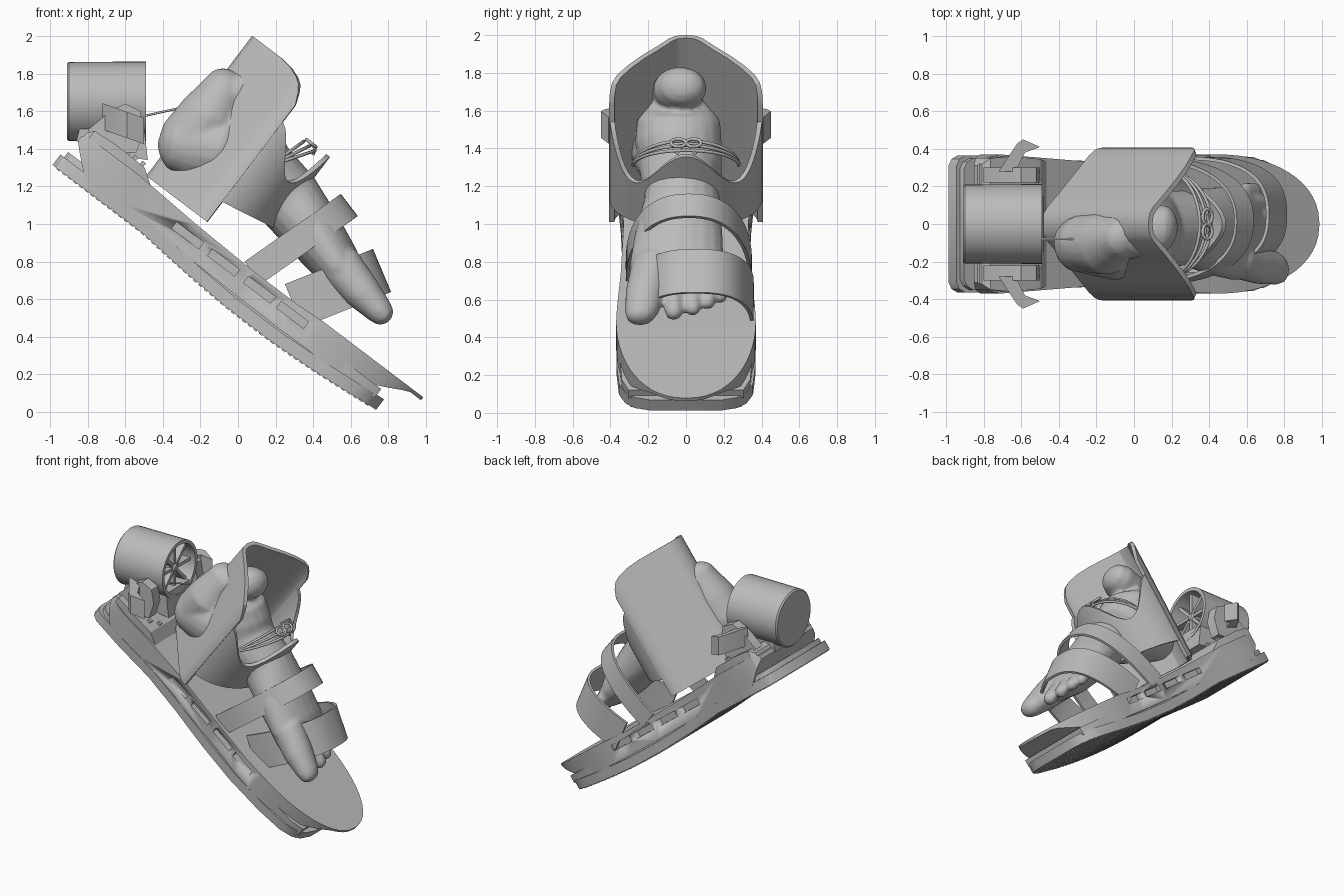
import bpy, bmesh, math
from mathutils import Vector

cube = bpy.data.objects.get("Cube")
if cube:
    bpy.data.objects.remove(cube, do_unlink=True)

grey = bpy.data.materials.new("plain grey")
grey.use_nodes = True
COLOUR = (0.5, 0.5, 0.5, 1)
grey.diffuse_color = COLOUR
grey.node_tree.nodes["Principled BSDF"].inputs["Base Color"].default_value = COLOUR

# Tilted frame of the sole: u runs heel to toe, n points out of the footbed
U, N, HEEL = Vector((.797, 0, -.603)), Vector((.603, 0, .797)), Vector((-.99, 0, 1.31))


def P(u, y, n):
    return HEEL + U * u + N * n + Vector((0, y, 0))


def part(name, lofts, closed=True, thick=0, angle=30):
    """Join rings of points into one object; open lofts become solidified sheets."""
    bm = bmesh.new()
    for rings in lofts:
        rows = [[bm.verts.new(p) for p in ring] for ring in rings]
        k = len(rows[0])
        for a, b in zip(rows, rows[1:]):
            for i in range(k if closed else k - 1):
                j = (i + 1) % k
                bm.faces.new((a[i], a[j], b[j], b[i]))
        if closed:
            bm.faces.new(rows[0][::-1])
            bm.faces.new(rows[-1])
    bmesh.ops.recalc_face_normals(bm, faces=bm.faces)
    me = bpy.data.meshes.new(name)
    bm.to_mesh(me)
    bm.free()
    me.materials.append(grey)
    ob = bpy.data.objects.new(name, me)
    bpy.context.collection.objects.link(ob)
    bpy.ops.object.select_all(action='DESELECT')
    ob.select_set(True)
    bpy.context.view_layer.objects.active = ob
    if thick:
        mod = ob.modifiers.new("thickness", 'SOLIDIFY')
        mod.thickness, mod.offset = thick, 0
        bpy.ops.object.modifier_apply(modifier=mod.name)
    bpy.ops.object.shade_smooth_by_angle(angle=math.radians(angle))
    return ob


def slab(stations):
    """Block from (u, half width, low, high) stations."""
    return [[P(u, -w, a), P(u, w, a), P(u, w, b), P(u, -w, b)] for u, w, a, b in stations]


def box(u, y, n, du, dy, dn):
    return [[P(u + s * du, y + a * dy, n + b * dn) for a, b in ((-1, -1), (1, -1), (1, 1), (-1, 1))]
            for s in (-1, 1)]


def prism(points, y0, y1):
    return [[Vector((x, y, z)) for x, z in points] for y in (y0, y1)]


def tube(sections, k=20):
    """Round body through (x, y, z, y radius, in-plane radius) sections with domed ends."""
    rings = []
    pts = [Vector(s[:3]) for s in sections]
    for i, s in enumerate(sections):
        d = (pts[min(i + 1, len(pts) - 1)] - pts[max(i - 1, 0)]).normalized()
        side = Vector((-d.z, 0, d.x)).normalized()

        def ring(c, f):
            return [c + Vector((0, s[3] * f * math.cos(t), 0)) + side * s[4] * f * math.sin(t)
                    for t in (2 * math.pi * q / k for q in range(k))]
        dome = (.97, .85, .6)
        if i == 0:
            rings += [ring(pts[0] - d * s[4] * h, math.sqrt(1 - h * h)) for h in dome]
        rings.append(ring(pts[i], 1))
        if i == len(pts) - 1:
            rings += [ring(pts[i] + d * s[4] * h, math.sqrt(1 - h * h)) for h in dome[::-1]]
    return rings


def bottom(u):
    """Rocker curve of the underside."""
    return -.048 * max(0, math.sin(math.pi * (u - .6) / 1.55)) if u > .6 else 0


# Outsole, midsole and tread ribs
sole_plan = [(0, .31), (.02, .345), (.06, .365), (.3, .365), (.6, .345), (.9, .335), (1.2, .35),
             (1.5, .365), (1.8, .368), (2.0, .355), (2.09, .32), (2.135, .27), (2.16, .18)]
part("outsole", [slab([(u, w, bottom(u) + .005, bottom(u) + .075) for u, w in sole_plan])])
part("midsole", [slab([(u + .025, w - .015, bottom(u) + .06, .11) for u, w in sole_plan[:-2]])])
ribs = []
for i in range(56):
    u = .04 + i * .0375
    w = next(a[1] + (b[1] - a[1]) * (u - a[0]) / (b[0] - a[0])
             for a, b in zip(sole_plan, sole_plan[1:]) if u <= b[0])
    ribs.append(box(u, 0, bottom(u) + .006, .011, w - .012, .006))
part("tread_ribs", ribs)

# Deck with recessed side slots and a long elliptical toe lip
deck_plan = [(.03, .31, .19, .22), (.07, .35, .15, .24), (.17, .37, .06, .24), (.4, .355, .055, .24),
             (.8, .33, .05, .215), (1.2, .345, .04, .2), (1.5, .365, .037, .2)]
for i in range(15):
    t = math.pi / 2 * i / 14.2
    u = 1.65 + .67 * math.sin(t)
    lip = min(1, max(0, (u - 1.88) / .36))
    deck_plan.append((u, .37 * math.cos(t) ** .9, .04 + .15 * lip ** 1.3, .21))
deck = part("deck", [slab(deck_plan)])
slots = part("slot_cutter", [box(u, s * .36, .14, .09, .06, .022) for u in (.8, 1.04, 1.28, 1.5) for s in (-1, 1)])
cut = deck.modifiers.new("slots", 'BOOLEAN')
cut.object, cut.operation, cut.solver = slots, 'DIFFERENCE', 'EXACT'
bpy.context.view_layer.objects.active = deck
bpy.ops.object.modifier_apply(modifier=cut.name)
bpy.data.objects.remove(slots, do_unlink=True)

# Raised heel block with studs
part("heel_block", [slab([(.04, .32, .2, .25), (.07, .35, .2, .285), (.2, .36, .2, .295),
                          (.4, .345, .2, .29), (.48, .33, .2, .235)])])
part("heel_studs", [box(u, s * y, .3, .012, .012, .012)
                    for u, y in ((.15, .28), (.28, .25), (.33, .28), (.38, .22)) for s in (-1, 1)])

# Angled side brackets beside the thruster
brackets = []
for s in (-1, 1):
    brackets.append(prism([(-.8, 1.5), (-.68, 1.6), (-.6, 1.64), (-.52, 1.6), (-.5, 1.5),
                           (-.54, 1.38), (-.66, 1.38)], s * .22, s * .3))
    horn = [(-.72, .28), (-.62, .43), (-.59, .45), (-.5, .41), (-.58, .38), (-.63, .28)]
    brackets.append([[Vector((x, s * y, z - .35 * (x + .6))) for x, y in horn] for z in (1.46, 1.6)])
part("side_brackets", brackets)
part("thruster_mount", [prism([(-.86, 1.44), (-.84, 1.52), (-.5, 1.52), (-.48, 1.34), (-.6, 1.36)], -.15, .15)])


# Thruster: open drum with hub and spokes
def disc(x, r, k=40):
    return [Vector((x, r * math.cos(q * math.tau / k), 1.652 + r * math.sin(q * math.tau / k))) for q in range(k)]


part("thruster_drum", [[disc(-.91, .2), disc(-.9, .21), disc(-.49, .212), disc(-.49, .185),
                        disc(-.78, .175)]])
part("thruster_hub", [[disc(-.8, .06), disc(-.56, .05), disc(-.52, .02)]])
spokes = []
for i in range(8):
    c, s = math.cos(i * math.pi / 4), math.sin(i * math.pi / 4)
    spokes.append([[Vector((x, r * c - t * s, 1.652 + r * s + t * c))
                    for x, t in ((-.6, -.012), (-.53, -.012), (-.53, .012), (-.6, .012))] for r in (.03, .195)])
part("thruster_spokes", spokes)

# V-shaped heel shell with flat wings, open to the front
wing = [(.455, .05, 1.195), (.475, .08, 1.195), (.55, .15, 1.195), (.63, .23, 1.195), (.7, .3, 1.185),
        (.755, .355, 1.165), (.79, .38, 1.14), (.815, .39, 1.1), (.84, .393, 1.04)]
cols = [(u, -y, n) for u, y, n in wing[::-1]] + [(.447, 0, 1.195)] + wing
part("heel_shell", [[[P(u, y, .26), P(u, y, n)] for u, y, n in cols]], False, .028, 25)

# Ankle cuff with a scalloped upper edge
cuff = []
for i in range(41):
    t = math.pi * (i / 40 - .5)
    u, y = .82 + .32 * math.cos(t), .39 * math.sin(t)
    cuff.append([P(u, y, .39 + .06 * math.cos(t)), P(u, y, .81 + .12 * math.cos(4 * t))])
part("ankle_cuff", [cuff], False, .025, 40)


# Forefoot straps, boxier where the power is lower
def strap(name, base, rise, width, half, yc, power):
    b, a, w = (Vector((v[0], 0, v[1])) for v in (base, rise, width))
    rows = []
    for i in range(41):
        t = math.pi * i / 40
        c = math.cos(t)
        across = math.copysign(abs(c) ** power, c)
        p = b + a * abs(math.sin(t)) ** power + Vector((0, yc + half * across, 0))
        rows.append([p, p + w])
    part(name, [rows], False, .018, 40)


strap("rear_strap", (.035, .80), (.505, .355), (.09, -.118), .325, .015, .86)
strap("front_strap", (.25, .68), (.46, .184), (.096, -.229), .3, .05, .78)

# Foot: heel, instep, leg stump and toes fused together
foot = [
    tube([(-.24, -.1, 1.42, .17, .185), (-.1, -.09, 1.4, .21, .2), (.1, -.04, 1.3, .21, .2),
          (.27, -.02, 1.13, .2, .18), (.42, -.04, .93, .235, .155), (.53, -.05, .78, .25, .13),
          (.61, -.05, .67, .23, .085)]),
    tube([(-.25, -.1, 1.43, .16, .18), (-.14, -.1, 1.58, .17, .17), (-.08, -.08, 1.71, .12, .12)]),
    tube([(.1, -.02, 1.25, .21, .19), (.04, -.04, 1.43, .23, .21), (.03, -.04, 1.55, .22, .17),
          (.02, -.04, 1.61, .17, .07)]),
    tube([(-.08, -.06, 1.68, .13, .12), (.12, -.03, 1.72, .14, .115)]),
    tube([(.54, -.17, .78, .12, .12), (.66, -.21, .64, .11, .1), (.755, -.235, .535, .088, .073)])]
for y, x, z, r in ((-.065, .73, .54, .05), (.035, .71, .56, .046), (.115, .68, .59, .043), (.18, .64, .62, .04)):
    foot.append(tube([(.56, y * .8, .76, r, r), (x - .05, y, z + .08, r, r), (x, y, z, r, r)], 12))
foot_ob = part("foot", foot, angle=180)
fuse = foot_ob.modifiers.new("fuse", 'REMESH')
fuse.mode, fuse.voxel_size, fuse.use_smooth_shade = 'VOXEL', .014, True
soft = foot_ob.modifiers.new("soften", 'SMOOTH')
soft.iterations = 4


# Laces with a bow, and a thin cable to the thruster
def cord(name, paths, r):
    cu = bpy.data.curves.new(name, 'CURVE')
    cu.dimensions, cu.bevel_depth, cu.bevel_resolution = '3D', r, 2
    for path in paths:
        sp = cu.splines.new('POLY')
        sp.points.add(len(path) - 1)
        for p, co in zip(sp.points, path):
            p.co = (*co, 1)
    cu.materials.append(grey)
    bpy.context.collection.objects.link(bpy.data.objects.new(name, cu))


laces = []
for k in range(3):
    laces.append([(.17 + (.18 + .03 * k) * math.cos(t), .28 * math.sin(t),
                   1.31 + (.13 - .025 * k) * math.cos(t)) for t in (math.pi * (i / 24 - .5) for i in range(25))])
for s in (-1, 1):
    laces.append([(.39 - .025 * math.sin(t), s * (.04 - .04 * math.cos(t)), 1.43 + .02 * math.sin(t))
                  for t in (math.tau * i / 20 for i in range(21))])
    laces.append([(.39, 0, 1.43), (.41, s * .03, 1.4), (.4, s * .05, 1.37)])
cord("laces", laces, .009)
cord("cable", [[(-.52, -.08, 1.57), (-.25, -.08, 1.63)]], .006)
